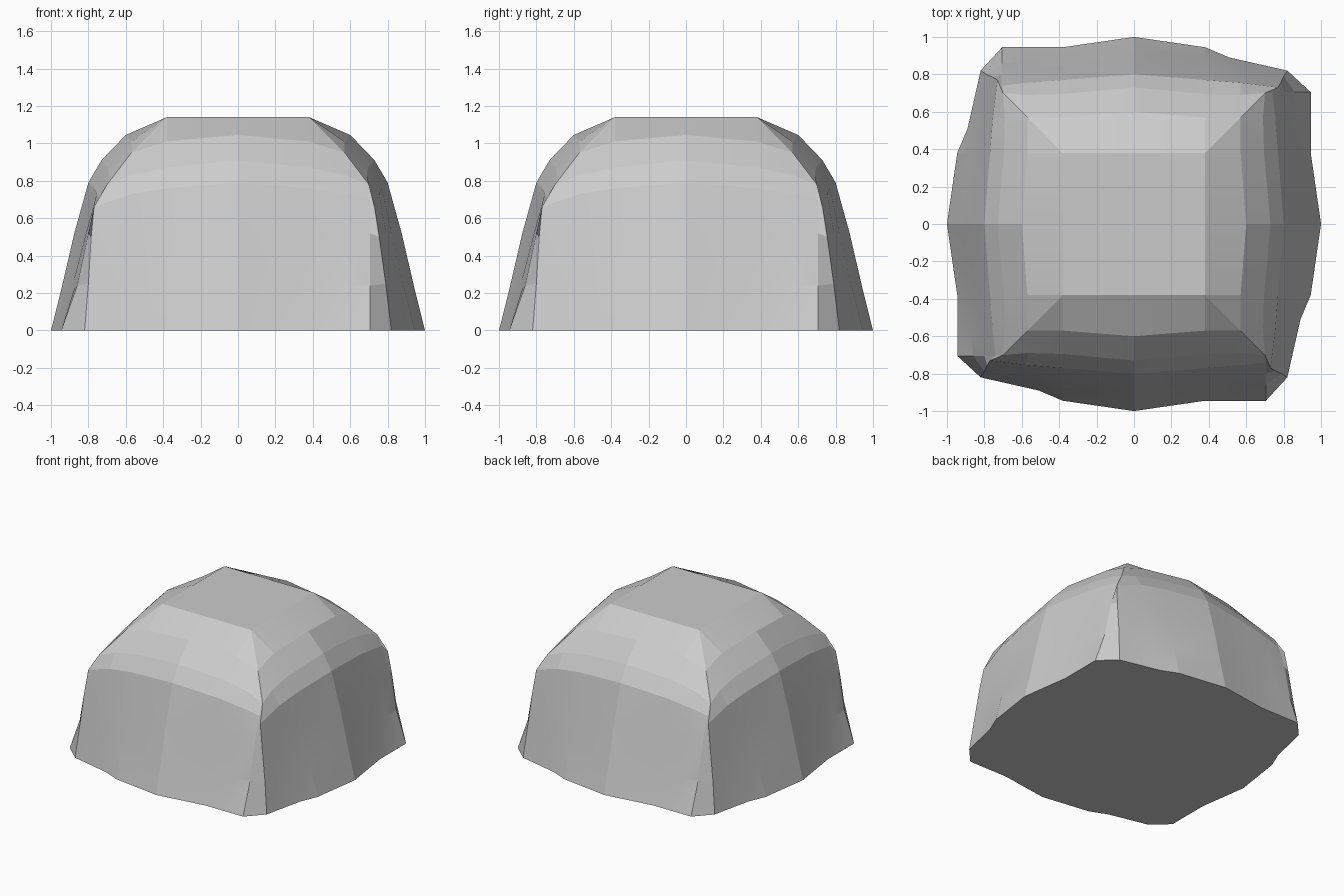
import bpy, bmesh, math
from mathutils import Matrix, Vector

if "Cube" in bpy.data.objects:
    bpy.data.objects.remove(bpy.data.objects["Cube"])

# One side panel: rings from the ground up, each listed left corner to right corner
RINGS = [
    [(-.82, -.82, 0), (-.51, -.89, 0), (-.38, -.945, 0), (0, -1, 0),
     (.38, -.945, 0), (.57, -.945, 0), (.705, -.945, 0)],
    [(-.80, -.79, .25), (-.55, -.84, .24), (-.38, -.885, .24), (0, -.94, .24),
     (.38, -.885, .24), (.57, -.87, .24), (.705, -.86, .24)],
    [(-.785, -.755, .5), (-.57, -.795, .5), (-.38, -.825, .5), (0, -.875, .52),
     (.38, -.825, .5), (.57, -.815, .51), (.705, -.80, .52)],
    [(-.77, -.73, .66), (-.57, -.755, .73), (-.38, -.77, .76), (0, -.8, .79),
     (.38, -.77, .76), (.57, -.755, .73), (.705, -.74, .70)],
    [(-.70, -.70, .78), (-.57, -.69, .83), (-.38, -.695, .87), (0, -.73, .91),
     (.38, -.695, .87), (.57, -.69, .83), (.70, -.70, .78)],
    [(-.57, -.57, .95), (-.57, -.57, .95), (-.38, -.57, 1.01), (0, -.6, 1.045),
     (.38, -.57, 1.01), (.57, -.57, .95), (.57, -.57, .95)],
    [(-.38, -.38, 1.14)] * 3 + [(0, -.38, 1.14)] + [(.38, -.38, 1.14)] * 3,
]

# Repeat the panel on all four sides to make closed rings
bm = bmesh.new()
loops = []
for ring in RINGS:
    loop = []
    for k in range(4):
        turn = Matrix.Rotation(k * math.pi / 2, 3, 'Z')
        loop += [bm.verts.new(turn @ Vector(p)) for p in ring]
    loops.append(loop)

# Skin the rings, then close the base and the flat top
n = len(loops[0])
for low, high in zip(loops, loops[1:]):
    for i in range(n):
        j = (i + 1) % n
        bm.faces.new((low[i], low[j], high[j], high[i]))
bm.faces.new(loops[0][::-1])
bm.faces.new(loops[-1])
bmesh.ops.remove_doubles(bm, verts=bm.verts, dist=.001)
bmesh.ops.dissolve_degenerate(bm, edges=bm.edges, dist=.0005)
bmesh.ops.recalc_face_normals(bm, faces=bm.faces)

mesh = bpy.data.meshes.new("dome_block")
bm.to_mesh(mesh)
bm.free()
dome = bpy.data.objects.new("dome_block", mesh)
bpy.context.collection.objects.link(dome)

# Soft blends along gentle bends, crisp facets elsewhere
bpy.context.view_layer.objects.active = dome
dome.select_set(True)
bpy.ops.object.shade_smooth_by_angle(angle=math.radians(7))
